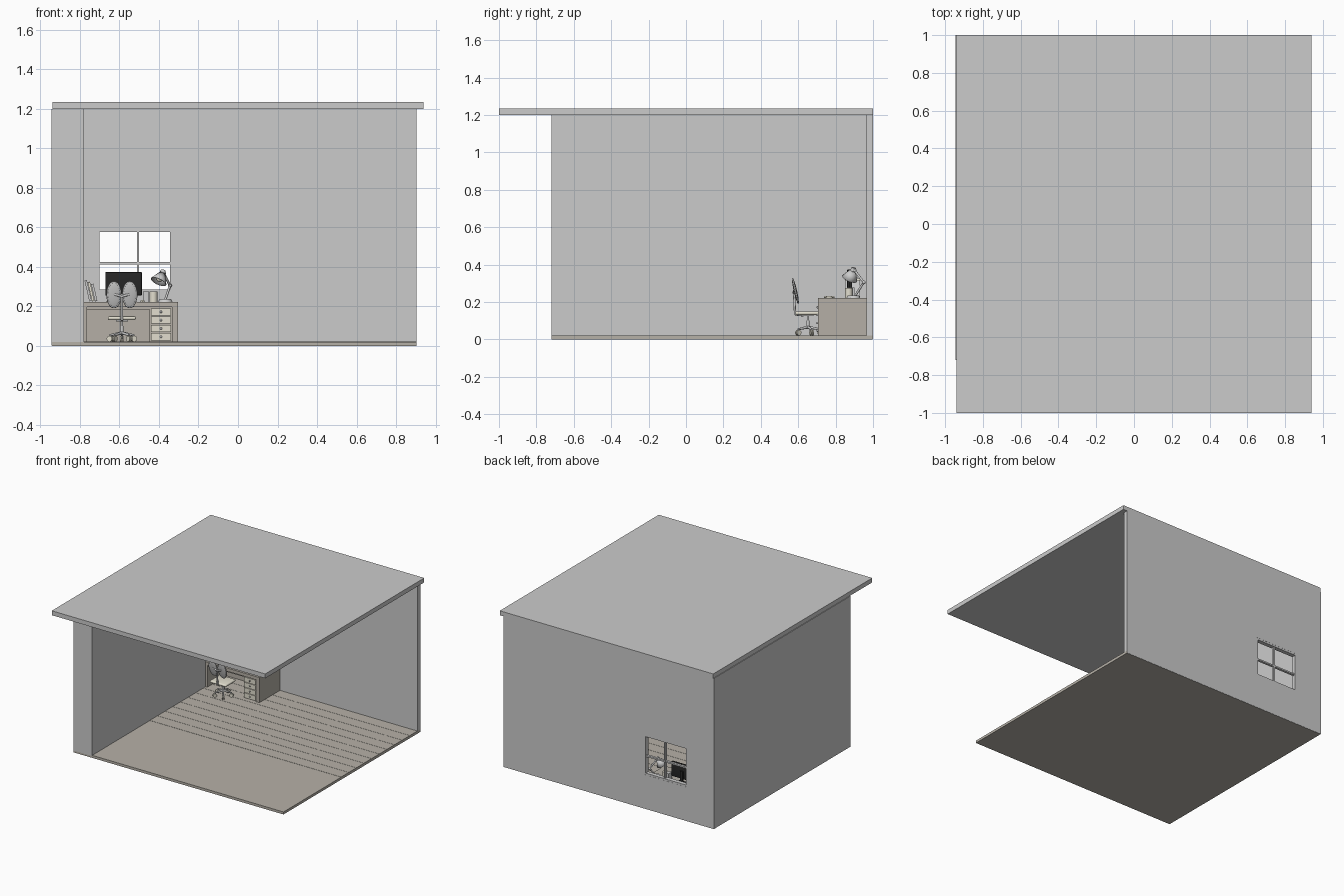
import bpy, bmesh, math
from mathutils import Vector, Matrix

if "Cube" in bpy.data.objects:
    bpy.data.objects.remove(bpy.data.objects["Cube"])


def material(name, r, g, b):
    m = bpy.data.materials.new(name)
    m.diffuse_color = (r, g, b, 1)
    m.use_nodes = True
    m.node_tree.nodes["Principled BSDF"].inputs["Base Color"].default_value = m.diffuse_color
    return m


WOOD = material("floor_wood", 0.47, 0.44, 0.39)
DESK = material("desk_wood", 0.46, 0.43, 0.38)
CREAM = material("cream", 0.76, 0.73, 0.62)
BLACK = material("black", 0.02, 0.02, 0.02)


def finish(name, bm, mat=None, smooth=False):
    bmesh.ops.recalc_face_normals(bm, faces=bm.faces)
    me = bpy.data.meshes.new(name)
    bm.to_mesh(me)
    bm.free()
    ob = bpy.data.objects.new(name, me)
    bpy.context.collection.objects.link(ob)
    if mat:
        me.materials.append(mat)
    if smooth:
        bpy.ops.object.select_all(action='DESELECT')
        ob.select_set(True)
        bpy.context.view_layer.objects.active = ob
        bpy.ops.object.shade_smooth_by_angle(angle=math.radians(40))
    return ob


def box(name, x0, x1, y0, y1, z0, z1, mat=None, bevel=0, rot=None):
    """Box between limits, optionally bevelled and turned about its centre."""
    bm = bmesh.new()
    bmesh.ops.create_cube(bm, size=1)
    bmesh.ops.scale(bm, vec=(x1 - x0, y1 - y0, z1 - z0), verts=bm.verts)
    if bevel:
        bmesh.ops.bevel(bm, geom=bm.edges[:], offset=bevel, segments=3, profile=0.5, affect='EDGES')
    c = Matrix.Translation(((x0 + x1) / 2, (y0 + y1) / 2, (z0 + z1) / 2))
    bm.transform(c @ rot if rot else c)
    return finish(name, bm, mat, bevel > 0)


def rod(name, a, b, r1, r2=None, mat=None, caps=True, seg=16):
    """Cylinder or cone from point a to point b."""
    a, b = Vector(a), Vector(b)
    bm = bmesh.new()
    bmesh.ops.create_cone(bm, cap_ends=caps, segments=seg, radius1=r1,
                          radius2=r1 if r2 is None else r2, depth=(b - a).length)
    q = Vector((0, 0, 1)).rotation_difference(b - a).to_matrix().to_4x4()
    bm.transform(Matrix.Translation((a + b) / 2) @ q)
    return finish(name, bm, mat, True)


def ball(name, c, size, mat=None, rot=None):
    bm = bmesh.new()
    bmesh.ops.create_uvsphere(bm, u_segments=20, v_segments=12, radius=1)
    m = Matrix.Diagonal((*size, 1))
    bm.transform(Matrix.Translation(c) @ (rot @ m if rot else m))
    return finish(name, bm, mat, True)


# Room shell: floor, thick left wall, back wall, overhanging roof
box("floor", -0.943, 0.905, -0.72, 0.998, 0, 0.02, WOOD)
for i in range(10):
    y = 0.005 + i * 0.096
    box(f"floor_plank_{i}", -0.78, 0.905, y, y + 0.094, 0.0195, 0.0215, WOOD)
box("left_wall", -0.945, -0.78, -0.72, 1.0, 0.001, 1.2)
box("roof", -0.94, 0.94, -1, 1, 1.2, 1.235)

# Back wall with window opening
WX0, WX1, WZ0, WZ1 = -0.715, -0.33, 0.272, 0.59
wall = box("back_wall", -0.78, 0.905, 0.965, 1.0, 0.001, 1.2)
cutter = box("window_cutter", WX0, WX1, 0.9, 1.1, WZ0, WZ1)
cutter.hide_render = True
mod = wall.modifiers.new("opening", 'BOOLEAN')
mod.operation, mod.solver, mod.object = 'DIFFERENCE', 'EXACT', cutter
bpy.context.view_layer.objects.active = wall
bpy.ops.object.modifier_apply(modifier=mod.name)
bpy.data.objects.remove(cutter)

# Window frame and bars
f = 0.014
box("frame_left", WX0, WX0 + f, 0.966, 0.999, WZ0, WZ1)
box("frame_right", WX1 - f, WX1, 0.966, 0.999, WZ0, WZ1)
box("frame_bottom", WX0 + f, WX1 - f, 0.966, 0.999, WZ0, WZ0 + f)
box("frame_top", WX0 + f, WX1 - f, 0.966, 0.999, WZ1 - f, WZ1)
box("window_bar_upright", -0.512, -0.5, 0.972, 0.993, WZ0 + f, WZ1 - f)
box("window_bar_level", WX0 + f, WX1 - f, 0.973, 0.992, 0.413, 0.425)

# Desk with drawer unit
DT = 0.222
box("desk_top", -0.78, -0.305, 0.705, 0.965, 0.196, DT, DESK)
box("desk_left_panel", -0.78, -0.765, 0.707, 0.965, 0.02, 0.196, DESK)
box("desk_right_panel", -0.335, -0.305, 0.705, 0.965, 0.02, 0.196, DESK)
box("desk_back_panel", -0.765, -0.445, 0.945, 0.96, 0.02, 0.196, DESK)
box("desk_apron", -0.765, -0.445, 0.715, 0.93, 0.185, 0.196, DESK)
box("drawer_case", -0.447, -0.335, 0.715, 0.96, 0.02, 0.196, DESK)
for i in range(4):
    z = 0.028 + i * 0.042
    box(f"drawer_{i}", -0.441, -0.339, 0.707, 0.716, z, z + 0.036, CREAM)
    ball(f"drawer_knob_{i}", (-0.39, 0.703, z + 0.018), (0.006, 0.006, 0.006))

# Office chair: five-star base on casters
CX, CY = -0.588, 0.652
for i in range(5):
    a = math.radians(90 + 72 * i)
    dx, dy = math.cos(a), math.sin(a)
    ex, ey = CX + 0.064 * dx, CY + 0.064 * dy
    rod(f"chair_leg_{i}", (CX, CY, 0.066), (ex, ey, 0.054), 0.008, 0.005)
    rod(f"caster_stem_{i}", (ex, ey, 0.036), (ex, ey, 0.057), 0.003)
    for s in (-1, 1):
        rod(f"caster_{i}_{s}", (ex - s * 0.002 * dy, ey + s * 0.002 * dx, 0.036),
            (ex - s * 0.009 * dy, ey + s * 0.009 * dx, 0.036), 0.0145, mat=CREAM)
rod("chair_column", (CX, CY, 0.055), (CX, CY, 0.1), 0.009)
rod("chair_piston", (CX, CY, 0.1), (CX, CY, 0.13), 0.006)
box("seat_plate", CX - 0.03, CX + 0.03, CY - 0.035, CY + 0.03, 0.124, 0.132)
box("seat", CX - 0.071, CX + 0.071, 0.585, 0.712, 0.131, 0.15, CREAM, 0.008)

# Chair back: bent support and two tall leaning lobes
rod("back_support_low", (CX, 0.63, 0.128), (CX, 0.583, 0.134), 0.006)
rod("back_support_up", (CX, 0.583, 0.134), (CX, 0.577, 0.265), 0.006)
lean = Matrix.Rotation(math.radians(13), 4, 'X')
for s in (-1, 1):
    c = (CX + s * 0.04, 0.585, 0.259)
    ball(f"back_lobe_{s}", c, (0.037, 0.009, 0.07), None, lean)
    rod(f"back_bracket_{s}", (CX, 0.575, 0.25), (CX + s * 0.04, 0.58, 0.262), 0.006)
    # raised rim around each lobe
    rim = [(c[0] + 0.034 * math.cos(t * math.pi / 12), 0.065 * math.sin(t * math.pi / 12))
           for t in range(24)]
    cu = bpy.data.curves.new(f"back_rim_{s}", 'CURVE')
    cu.dimensions, cu.bevel_depth, cu.bevel_resolution = '3D', 0.005, 2
    sp = cu.splines.new('POLY')
    sp.points.add(23)
    sp.use_cyclic_u = True
    for p, (x, h) in zip(sp.points, rim):
        p.co = (x, c[1] - h * math.sin(math.radians(13)), c[2] + h * math.cos(math.radians(13)), 1)
    bpy.context.collection.objects.link(bpy.data.objects.new(f"back_rim_{s}", cu))

# Monitor, keyboard and mouse
box("monitor", -0.672, -0.487, 0.862, 0.878, 0.256, 0.373, BLACK, 0.003)
box("monitor_neck", -0.592, -0.567, 0.878, 0.888, DT, 0.32, BLACK)
box("monitor_foot", -0.62, -0.54, 0.85, 0.91, DT, 0.228, BLACK)
box("keyboard", -0.665, -0.515, 0.737, 0.795, DT, 0.229, CREAM, 0.002)
for i in range(4):
    y = 0.743 + i * 0.012
    box(f"key_row_{i}", -0.66, -0.52, y, y + 0.009, 0.228, 0.232, CREAM)
ball("mouse", (-0.483, 0.765, 0.225), (0.011, 0.018, 0.008), CREAM)

# Leaning books
for i, (x, h) in enumerate([(-0.759, 0.108), (-0.744, 0.1), (-0.728, 0.09)]):
    r = Matrix.Rotation(math.radians(-13), 4, 'Y')
    box(f"book_{i}", x - 0.006, x + 0.006, 0.85, 0.93, 0.225, 0.225 + h, CREAM if i % 2 else None, 0, r)

# Pen cup and small box
rod("pen_cup", (-0.428, 0.87, DT), (-0.428, 0.87, 0.275), 0.02, mat=CREAM)
box("small_box", -0.478, -0.452, 0.86, 0.9, DT, 0.278)

# Desk lamp
rod("lamp_base", (-0.368, 0.895, DT), (-0.368, 0.895, 0.236), 0.036, 0.03, seg=24)
pts = [(-0.368, 0.905, 0.234), (-0.345, 0.95, 0.305), (-0.375, 0.902, 0.368)]
for i in range(2):
    rod(f"lamp_arm_{i}", pts[i], pts[i + 1], 0.006)
    ball(f"lamp_joint_{i}", pts[i + 1], (0.01, 0.01, 0.01))
shade = rod("lamp_shade", (-0.402, 0.875, 0.325), (-0.383, 0.893, 0.367), 0.043, 0.016, caps=False, seg=24)
shade.modifiers.new("thickness", 'SOLIDIFY').thickness = 0.003
rod("lamp_cap", (-0.383, 0.893, 0.366), (-0.378, 0.898, 0.383), 0.016, 0.012)
ball("lamp_bulb", (-0.397, 0.88, 0.338), (0.015, 0.015, 0.015), CREAM)
